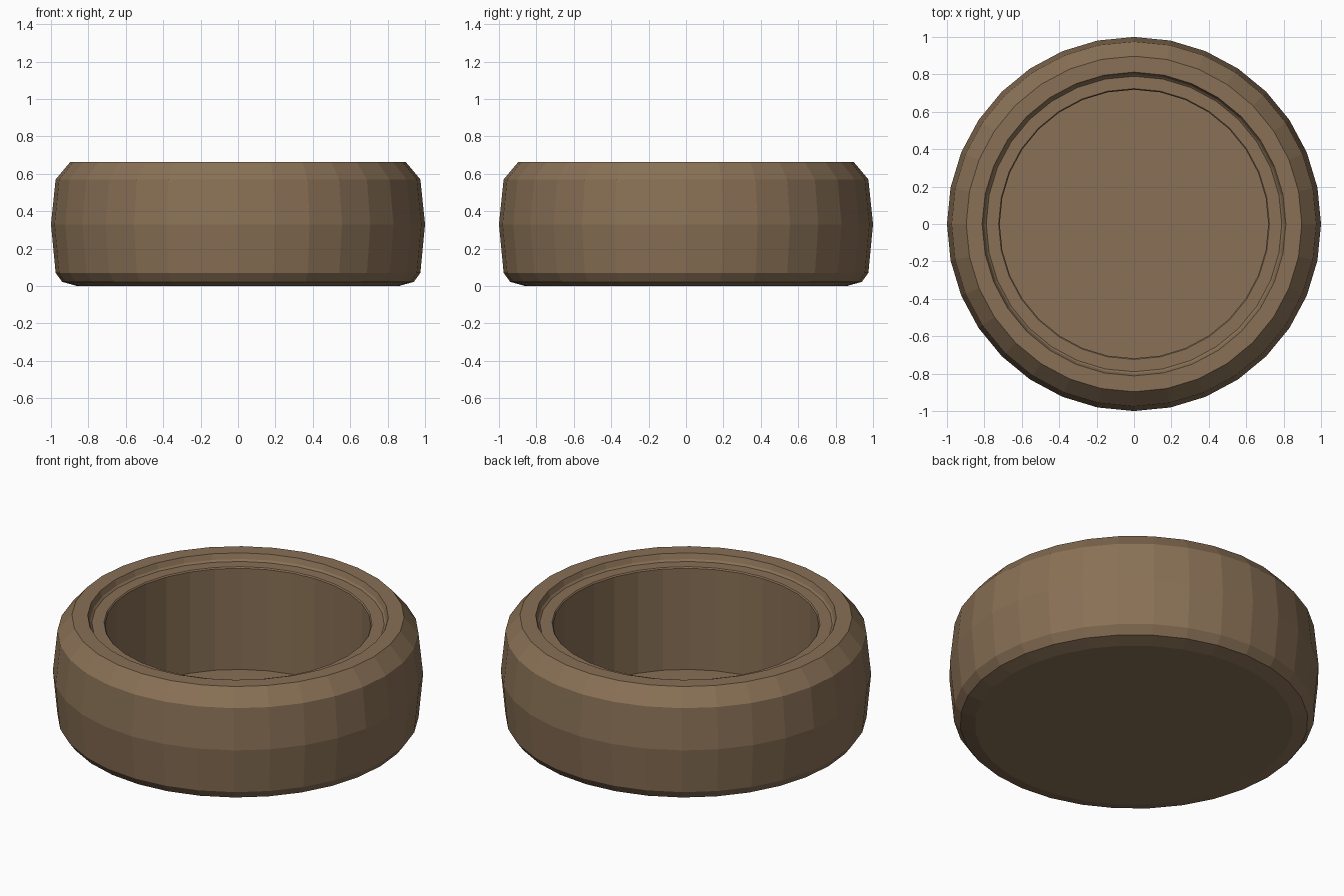
import bpy, bmesh
from math import sin, cos, pi

if "Cube" in bpy.data.objects:
    bpy.data.objects.remove(bpy.data.objects["Cube"])

SEGMENTS = 32

# Half cross-section (radius, height), from underside edge round to inner floor edge
PROFILE = [
    (0.86, 0.0), (0.94, 0.022), (0.975, 0.07),
    (1.0, 0.33), (0.975, 0.57), (0.897, 0.663),   # bulging outer wall
    (0.812, 0.663), (0.80, 0.632), (0.79, 0.622),  # rim and step
    (0.724, 0.622), (0.718, 0.615),                # inner ledge
    (0.718, 0.012),                                # inner wall down to the floor
]


def lathe(name, profile, segments):
    bm = bmesh.new()
    rings = []
    for r, z in profile:
        rings.append([bm.verts.new((r * cos(2 * pi * i / segments),
                                    r * sin(2 * pi * i / segments), z))
                      for i in range(segments)])
    for a, b in zip(rings, rings[1:]):
        for i in range(segments):
            j = (i + 1) % segments
            bm.faces.new((a[i], a[j], b[j], b[i]))
    # Underside and inner floor
    bm.faces.new(rings[0][::-1])
    bm.faces.new(rings[-1])
    bmesh.ops.recalc_face_normals(bm, faces=bm.faces[:])
    mesh = bpy.data.meshes.new(name)
    bm.to_mesh(mesh)
    bm.free()
    obj = bpy.data.objects.new(name, mesh)
    bpy.context.collection.objects.link(obj)
    return obj


# Round open dish
dish = lathe("round_dish", PROFILE, SEGMENTS)
brown = bpy.data.materials.new("brown")
brown.diffuse_color = (0.25, 0.163, 0.092, 1)
brown.use_nodes = True
brown.node_tree.nodes["Principled BSDF"].inputs["Base Color"].default_value = brown.diffuse_color
dish.data.materials.append(brown)
